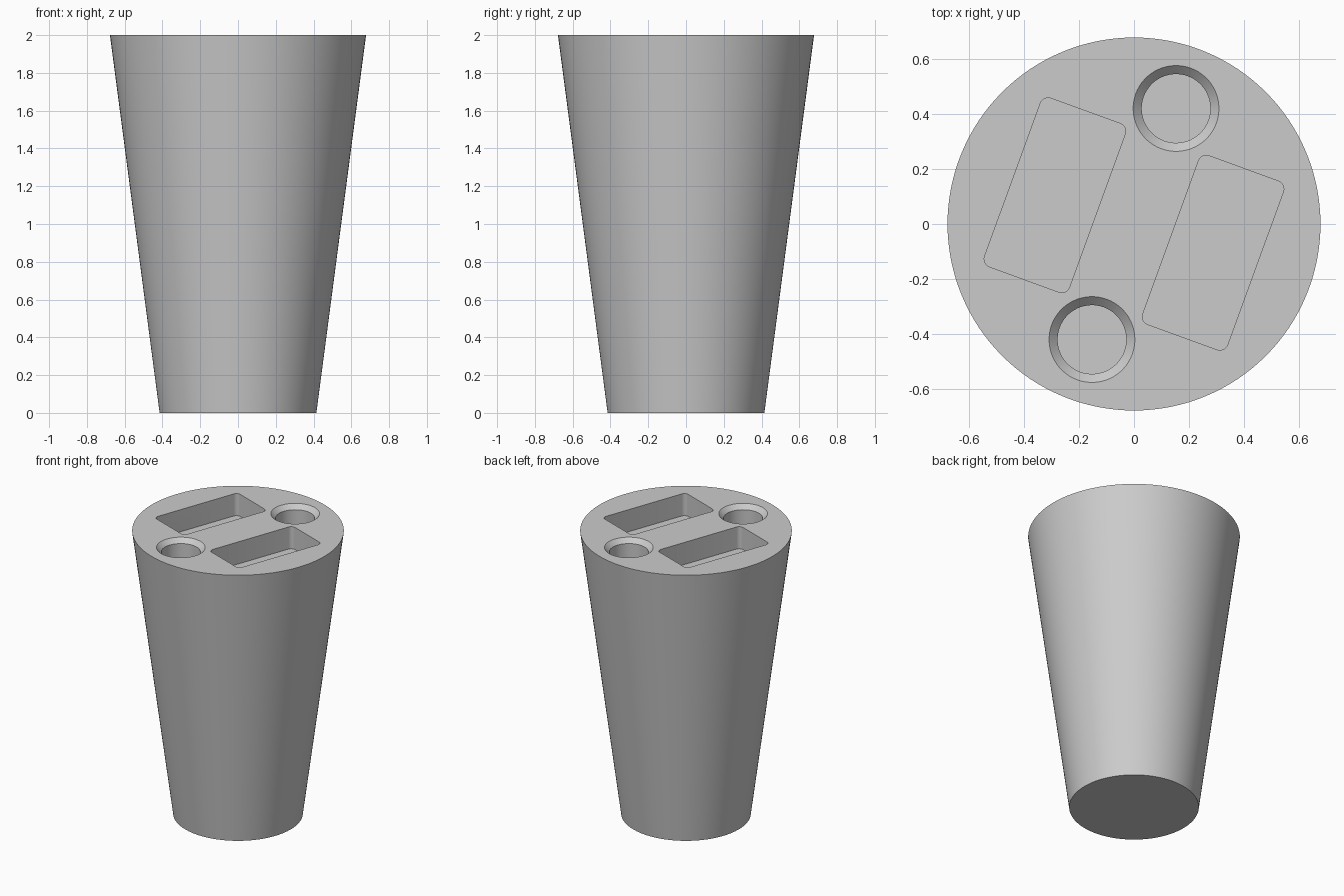
import bpy, bmesh
from math import radians, cos, sin, pi
from mathutils import Matrix

cube = bpy.data.objects.get("Cube")
if cube:
    bpy.data.objects.remove(cube, do_unlink=True)

HEIGHT = 2.0
TILT = Matrix.Rotation(radians(-20), 4, 'Z')   # the pocket layout is turned on the top face

grey = bpy.data.materials.new("plain grey")
grey.use_nodes = True
colour = (0.6, 0.6, 0.6, 1)
grey.diffuse_color = colour
grey.node_tree.nodes["Principled BSDF"].inputs["Base Color"].default_value = colour


def loft(name, rings):
    """Solid skinned through matching closed rings, listed from bottom to top."""
    bm = bmesh.new()
    loops = [[bm.verts.new(p) for p in ring] for ring in rings]
    n = len(loops[0])
    for low, high in zip(loops, loops[1:]):
        for i in range(n):
            j = (i + 1) % n
            bm.faces.new((low[i], low[j], high[j], high[i]))
    bm.faces.new(loops[0][::-1])
    bm.faces.new(loops[-1])
    mesh = bpy.data.meshes.new(name)
    bm.to_mesh(mesh)
    bm.free()
    mesh.materials.append(grey)
    obj = bpy.data.objects.new(name, mesh)
    bpy.context.collection.objects.link(obj)
    return obj


def circle(radius, z, n):
    return [(radius * cos(2 * pi * i / n), radius * sin(2 * pi * i / n), z) for i in range(n)]


def rounded_rectangle(width, length, radius, z, steps=6):
    points = []
    for corner, (sx, sy) in enumerate(((1, 1), (-1, 1), (-1, -1), (1, -1))):
        for i in range(steps + 1):
            a = (corner + i / steps) * pi / 2
            points.append((sx * (width / 2 - radius) + radius * cos(a),
                           sy * (length / 2 - radius) + radius * sin(a), z))
    return points


# Tapered round body
body = loft("tapered_body", [circle(0.415, 0, 128), circle(0.678, HEIGHT, 128)])

# Two rectangular pockets and two chamfered round holes
cutters = []
for side in (-1, 1):
    pocket = loft("pocket_cutter", [rounded_rectangle(0.328, 0.652, 0.03, z)
                                    for z in (HEIGHT - 0.156, HEIGHT + 0.1)])
    pocket.matrix_world = TILT @ Matrix.Translation((side * 0.306, 0, 0))
    hole = loft("hole_cutter", [circle(0.125, HEIGHT - 0.2, 64), circle(0.125, HEIGHT - 0.031, 64),
                                circle(0.156, HEIGHT, 64), circle(0.166, HEIGHT + 0.01, 64)])
    hole.matrix_world = TILT @ Matrix.Translation((0, side * 0.447, 0))
    cutters += [pocket, hole]

bpy.ops.object.select_all(action='DESELECT')
body.select_set(True)
bpy.context.view_layer.objects.active = body
for cutter in cutters:
    cutter.hide_render = True
    cut = body.modifiers.new(cutter.name, 'BOOLEAN')
    cut.operation = 'DIFFERENCE'
    cut.solver = 'EXACT'
    cut.object = cutter
    bpy.ops.object.modifier_apply(modifier=cut.name)
    bpy.data.objects.remove(cutter, do_unlink=True)

bpy.ops.object.shade_smooth_by_angle(angle=radians(30))
